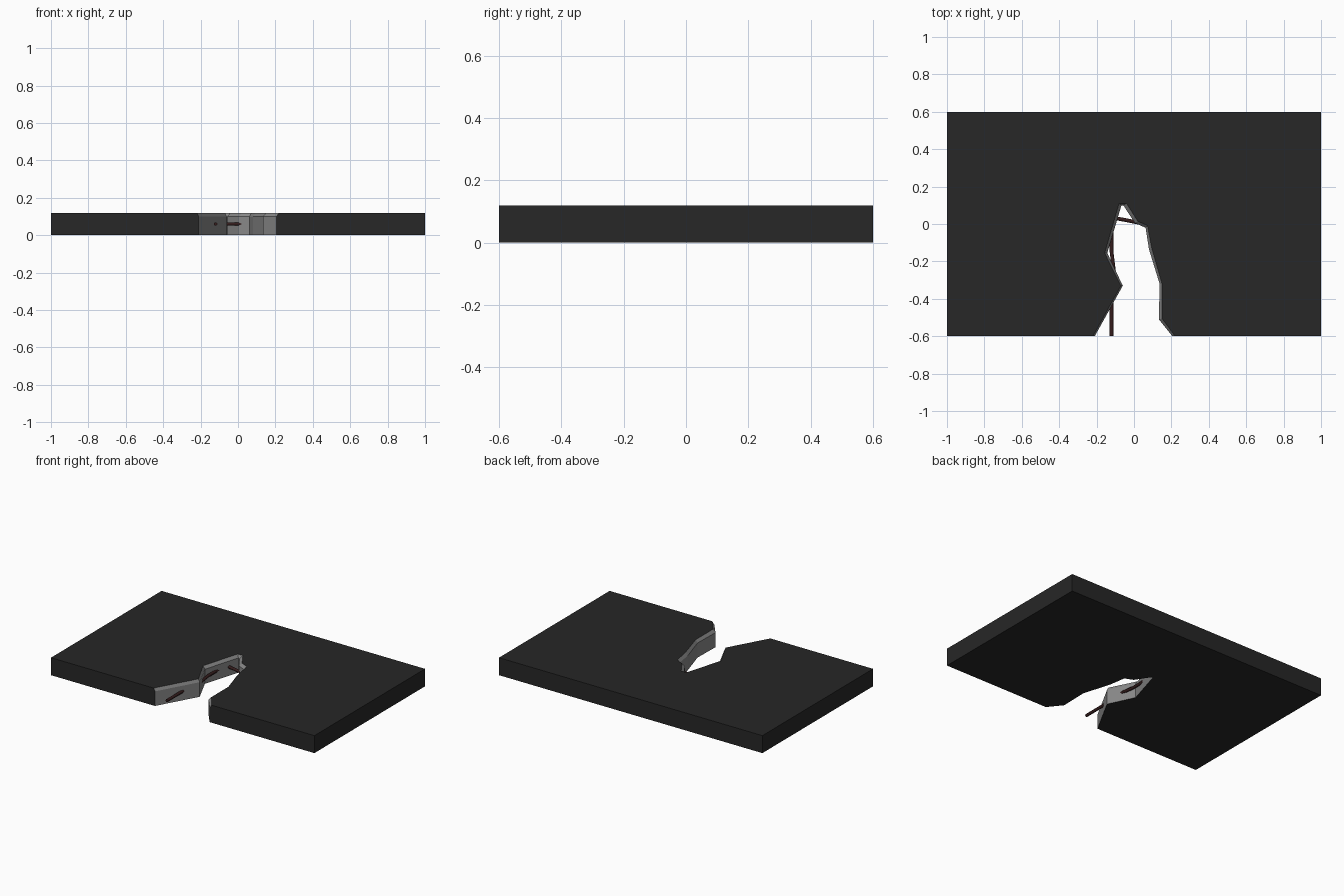
import bpy, bmesh

if "Cube" in bpy.data.objects:
    bpy.data.objects.remove(bpy.data.objects["Cube"])


def material(name, rgb):
    m = bpy.data.materials.new(name)
    m.diffuse_color = (*rgb, 1)
    m.use_nodes = True
    m.node_tree.nodes["Principled BSDF"].inputs["Base Color"].default_value = m.diffuse_color
    return m


asphalt = material("asphalt", (0.02, 0.02, 0.02))
concrete = material("broken_concrete", (0.25, 0.25, 0.25))
rust = material("rusty_steel", (0.035, 0.012, 0.012))

# Broken edge: (top rim x, y, lower wall x, y), running left to right
rim = [
    (-0.22, -0.60, -0.21, -0.60), (-0.07, -0.33, -0.06, -0.33),
    (-0.157, -0.155, -0.143, -0.155), (-0.08, 0.11, -0.067, 0.10),
    (-0.04, 0.11, -0.057, 0.10), (0.02, 0.015, 0.005, 0.005),
    (0.072, -0.008, 0.062, -0.02), (0.095, -0.13, 0.08, -0.135),
    (0.15, -0.32, 0.137, -0.32), (0.15, -0.505, 0.133, -0.51),
    (0.22, -0.60, 0.205, -0.60),
]
corners = [(1, -0.6), (1, 0.6), (-1, 0.6), (-1, -0.6)]


# Road slab with chamfered, jagged notch
bm = bmesh.new()
rings = []
for z, pts in ((0, [p[2:] for p in rim]), (0.10, [p[2:] for p in rim]),
               (0.12, [p[:2] for p in rim])):
    rings.append([bm.verts.new((x, y, z)) for x, y in pts + corners])
count = len(rings[0])
for low, high in zip(rings, rings[1:]):
    for i in range(count):
        j = (i + 1) % count
        face = bm.faces.new((low[i], low[j], high[j], high[i]))
        face.material_index = 1 if i < len(rim) - 1 else 0
bm.faces.new(rings[2])
bm.faces.new(rings[0][::-1])
# Merge the coplanar bands on the outer sides
sides = [e for a, b in zip(rings[1], rings[1][1:] + rings[1][:1])
         for e in a.link_edges
         if e.other_vert(a) is b and all(f.material_index == 0 for f in e.link_faces)]
bmesh.ops.dissolve_edges(bm, edges=sides, use_verts=True)
bmesh.ops.recalc_face_normals(bm, faces=bm.faces)
mesh = bpy.data.meshes.new("road_slab")
bm.to_mesh(mesh)
bm.free()
mesh.materials.append(asphalt)
mesh.materials.append(concrete)
slab = bpy.data.objects.new("road_slab", mesh)
bpy.context.collection.objects.link(slab)


# Bent reinforcing bars poking out of the broken walls
def bar(name, points):
    curve = bpy.data.curves.new(name, "CURVE")
    curve.dimensions = "3D"
    curve.bevel_depth = 0.01
    curve.bevel_resolution = 1
    curve.use_fill_caps = True
    spline = curve.splines.new("POLY")
    spline.points.add(len(points) - 1)
    for p, co in zip(spline.points, points):
        p.co = (*co, 1)
    curve.materials.append(rust)
    obj = bpy.data.objects.new(name, curve)
    bpy.context.collection.objects.link(obj)


bar("long_rebar", [(-0.12, -0.6, 0.06), (-0.12, -0.42, 0.06),
                   (-0.105, -0.27, 0.06), (-0.12, -0.15, 0.06),
                   (-0.12, -0.03, 0.06)])
bar("cross_rebar", [(-0.11, 0.033, 0.06), (-0.05, 0.022, 0.06),
                    (0.02, 0.008, 0.06)])
